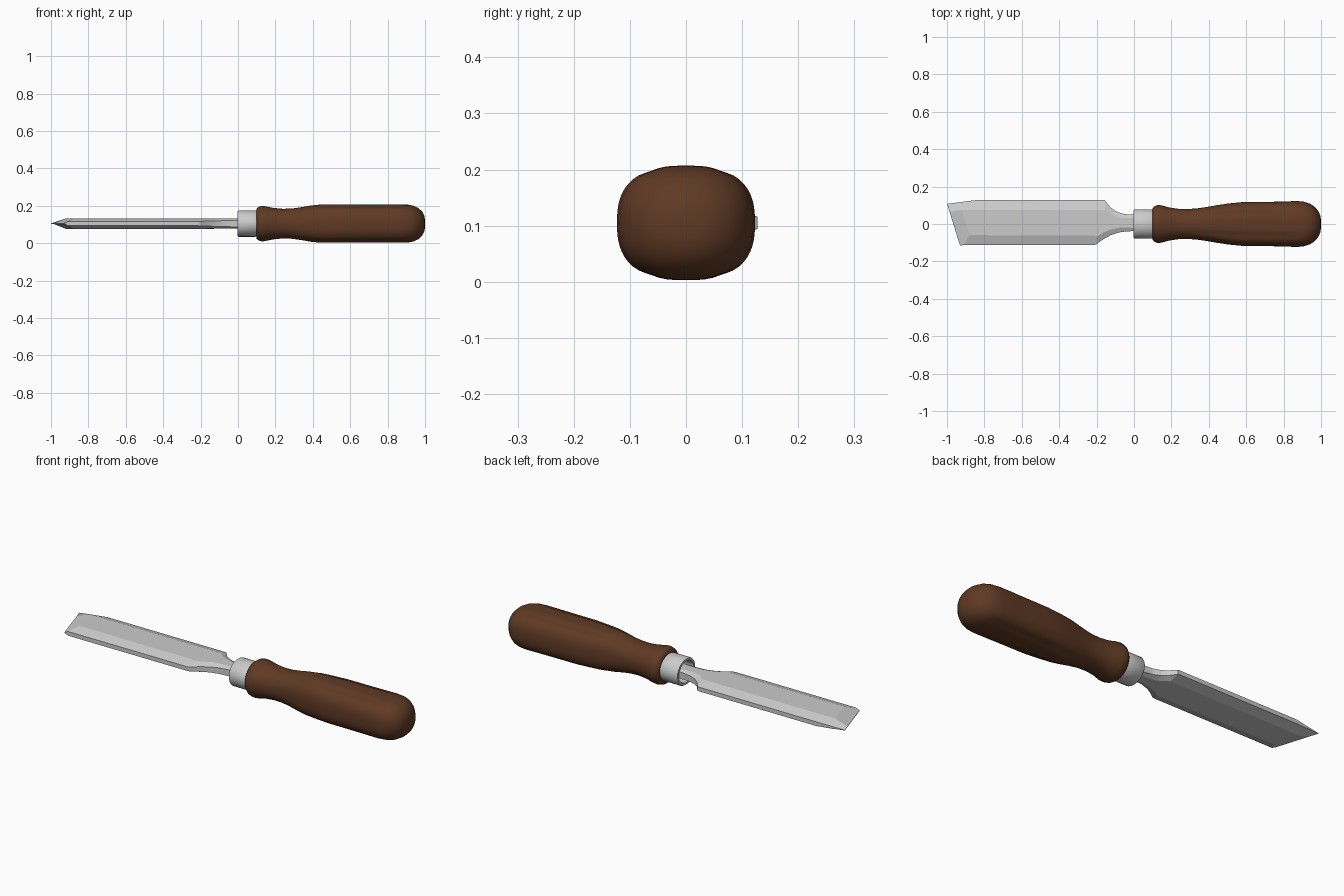
import bpy, bmesh, math
from math import sin, cos, pi

cube = bpy.data.objects.get("Cube")
if cube:
    bpy.data.objects.remove(cube, do_unlink=True)

ZC = 0.105  # height of the tool's long axis


def material(name, rgb, rough):
    m = bpy.data.materials.new(name)
    m.use_nodes = True
    m.diffuse_color = (*rgb, 1)
    bsdf = m.node_tree.nodes["Principled BSDF"]
    bsdf.inputs["Base Color"].default_value = (*rgb, 1)
    bsdf.inputs["Roughness"].default_value = rough
    return m


steel = material("steel", (0.6, 0.6, 0.6), 0.4)
wood = material("brown_wood", (0.115, 0.042, 0.018), 0.5)


def loft(name, rings, mat, angle, closed=False):
    """Skin a list of equal-length rings; cap the ends or join last to first."""
    bm = bmesh.new()
    loops = [[bm.verts.new(p) for p in ring] for ring in rings]
    n = len(loops[0])
    pairs = list(zip(loops, loops[1:]))
    if closed:
        pairs.append((loops[-1], loops[0]))
    else:
        bm.faces.new(loops[0])
        bm.faces.new(loops[-1])
    for a, b in pairs:
        for i in range(n):
            j = (i + 1) % n
            bm.faces.new((a[i], a[j], b[j], b[i]))
    bmesh.ops.remove_doubles(bm, verts=bm.verts, dist=0.0002)
    bmesh.ops.recalc_face_normals(bm, faces=bm.faces)
    me = bpy.data.meshes.new(name)
    bm.to_mesh(me)
    bm.free()
    me.materials.append(mat)
    ob = bpy.data.objects.new(name, me)
    bpy.context.collection.objects.link(ob)
    bpy.context.view_layer.objects.active = ob
    ob.select_set(True)
    bpy.ops.object.shade_smooth_by_angle(angle=math.radians(angle))
    ob.select_set(False)
    return ob


def blade_ring(back, front, bevel, edge, thick, inner=None):
    """Eight-sided section between a back and a front (x, y) edge point."""
    (xb, yb), (xf, yf) = back, front
    ib, jf = inner or ((xb, yb - bevel), (xf, yf + bevel))
    top = [(xb, yb, edge), (*ib, thick), (*jf, thick), (xf, yf, edge)]
    return [(x, y, ZC + h) for x, y, h in top] + \
           [(x, y, ZC - h) for x, y, h in reversed(top)]


# Blade: skewed cutting edge, bevelled body, then shoulders curving into the neck
rings = [
    blade_ring((-1.0, 0.108), (-0.93, -0.115), 0.04, 0.001, 0.001,
               ((-0.987, 0.068), (-0.943, -0.075))),
    blade_ring((-0.85, 0.127), (-0.91, -0.113), 0.05, 0.011, 0.028,
               ((-0.92, 0.075), (-0.88, -0.06))),
    blade_ring((-0.155, 0.127), (-0.215, -0.113), 0.052, 0.011, 0.028),
]
shoulder = [((-0.145, 0.113), (-0.2, -0.108)), ((-0.125, 0.088), (-0.165, -0.082)),
            ((-0.1, 0.07), (-0.125, -0.06)), ((-0.065, 0.056), (-0.08, -0.045)),
            ((-0.03, 0.051), (-0.035, -0.039)), ((0.03, 0.05), (0.03, -0.038))]
for k, (b, f) in enumerate(shoulder):
    t = (k + 1) / len(shoulder)
    rings.append(blade_ring(b, f, 0.045 - 0.03 * t, 0.011 + 0.007 * t, 0.028 - 0.002 * t))
loft("blade", rings, steel, 12)


def oval(x, ry, rz, power=2.0, dent=0.0, yc=0.0, n=64):
    """Rounded section; dent hollows the four diagonals slightly."""
    pts = []
    for i in range(n):
        a = 2 * pi * i / n
        c, s = cos(a), sin(a)
        r = (abs(c) ** power + abs(s) ** power) ** (-1 / power)
        off = min(abs(abs(((a + pi) % (2 * pi)) - pi) - q) for q in (pi / 3, 2 * pi / 3))
        r *= 1 - dent * math.exp(-(off / 0.13) ** 2)
        pts.append((x, yc + ry * r * c, ZC + rz * r * s))
    return pts


# Ferrule: open metal sleeve with softened rims
profile = [(-0.002, 0.074), (0.004, 0.078), (0.094, 0.078), (0.105, 0.074),
           (0.105, 0.06), (0.02, 0.06), (-0.002, 0.062)]
loft("ferrule", [oval(x, r, r * 0.9) for x, r in profile], steel, 35, closed=True)

# Handle: (x, half width, half height, squareness, dent)
stations = [
    (0.098, 0.070, 0.070, 2.0, 0), (0.100, 0.086, 0.082, 2.0, 0),
    (0.112, 0.097, 0.091, 2.0, 0), (0.130, 0.102, 0.095, 2.0, 0),
    (0.150, 0.099, 0.092, 2.1, 0), (0.190, 0.088, 0.084, 2.1, 0),
    (0.240, 0.081, 0.079, 2.2, 0), (0.290, 0.080, 0.081, 2.2, 0),
    (0.340, 0.084, 0.088, 2.3, 0.01), (0.390, 0.091, 0.097, 2.4, 0.03),
    (0.440, 0.100, 0.102, 2.5, 0.04), (0.500, 0.109, 0.102, 2.6, 0.045),
    (0.580, 0.117, 0.102, 2.7, 0.045), (0.700, 0.118, 0.102, 2.7, 0.045),
    (0.800, 0.120, 0.102, 2.7, 0.04), (0.870, 0.123, 0.102, 2.6, 0.02),
    (0.910, 0.119, 0.101, 2.5, 0.01), (0.940, 0.109, 0.095, 2.4, 0),
    (0.965, 0.093, 0.083, 2.2, 0), (0.985, 0.070, 0.064, 2.1, 0),
    (0.996, 0.045, 0.042, 2.0, 0), (1.000, 0.020, 0.019, 2.0, 0),
]
handle = loft("handle", [oval(*s) for s in stations], wood, 60)
